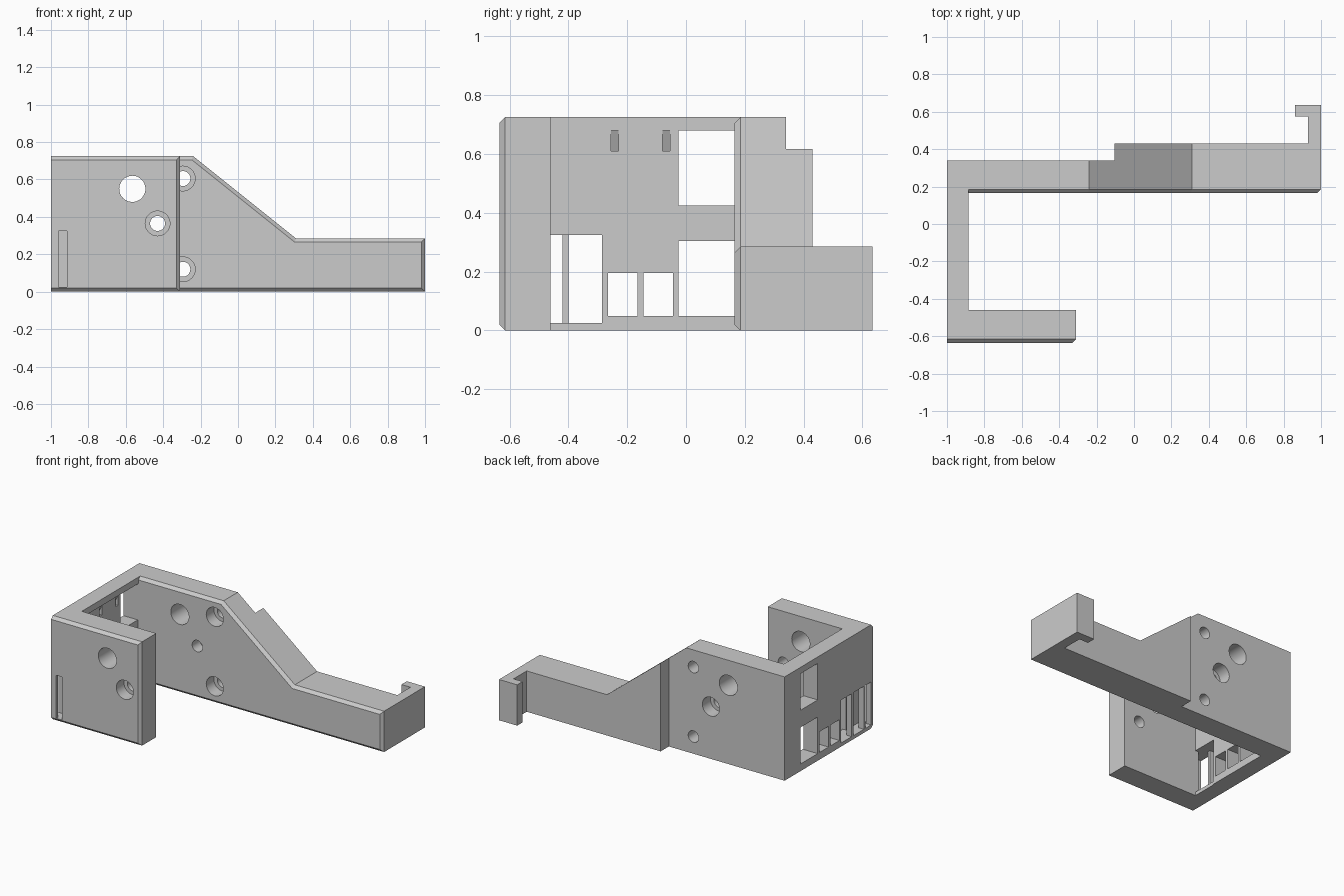
import bpy, bmesh, math
from mathutils import Vector, Matrix
from mathutils.geometry import intersect_line_line_2d, intersect_line_line

cube = bpy.data.objects.get("Cube")
if cube:
    bpy.data.objects.remove(cube)

grey = bpy.data.materials.new("light grey plastic")
grey.use_nodes = True
colour = (0.6, 0.6, 0.6, 1)
grey.diffuse_color = colour
grey.node_tree.nodes["Principled BSDF"].inputs["Base Color"].default_value = colour


def new_object(name, bm):
    bmesh.ops.recalc_face_normals(bm, faces=bm.faces)
    mesh = bpy.data.meshes.new(name)
    bm.to_mesh(mesh)
    bm.free()
    mesh.materials.append(grey)
    obj = bpy.data.objects.new(name, mesh)
    bpy.context.collection.objects.link(obj)
    return obj


def loft(name, loops):
    """Skin between matching loops and cap both ends."""
    bm = bmesh.new()
    rings = [[bm.verts.new(p) for p in loop] for loop in loops]
    n = len(rings[0])
    for a, b in zip(rings, rings[1:]):
        for i in range(n):
            j = (i + 1) % n
            bm.faces.new((a[i], a[j], b[j], b[i]))
    bm.faces.new(rings[0])
    bm.faces.new(rings[-1])
    return new_object(name, bm)


def inset(profile, d):
    """Offset a counter-clockwise outline inward, leaving its left edge in place."""
    pts = [Vector((x, z, 0)) for x, z in profile]
    lines = []
    for i, p in enumerate(pts):
        q = pts[(i + 1) % len(pts)]
        t = (q - p).normalized()
        keep = p.x == q.x == -1
        shift = Vector((-t.y, t.x, 0)) * (0 if keep else d)
        lines.append((p + shift, q + shift))
    corners = [intersect_line_line(*lines[i - 1], *lines[i])[0] for i in range(len(pts))]
    return [(c.x, c.y) for c in corners]


def plate(name, profile, y0, y1, chamfer=0):
    layers = [(profile, y0 + chamfer), (profile, y1)]
    if chamfer:
        layers.insert(0, (inset(profile, chamfer), y0))
    return loft(name, [[(x, y, z) for x, z in prof] for prof, y in layers])


def box(name, x, y, z):
    return plate(name, [(x[0], z[0]), (x[1], z[0]), (x[1], z[1]), (x[0], z[1])], *y)


def drill(x, z, r, y0, y1):
    bm = bmesh.new()
    bmesh.ops.create_cone(bm, cap_ends=True, segments=48, radius1=r, radius2=r,
                          depth=y1 - y0,
                          matrix=Matrix.Translation((x, (y0 + y1) / 2, z))
                          @ Matrix.Rotation(math.pi / 2, 4, 'X'))
    return new_object("drill", bm)


def combine(body, other, operation):
    mod = body.modifiers.new("bool", 'BOOLEAN')
    mod.operation, mod.object, mod.solver = operation, other, 'EXACT'
    graph = bpy.context.evaluated_depsgraph_get()
    mesh = bpy.data.meshes.new_from_object(body.evaluated_get(graph))
    body.modifiers.clear()
    body.data = mesh
    bpy.data.objects.remove(other)


TOP, LOW = 0.725, 0.285
slope = lambda x: TOP - (TOP - LOW) * (x + 0.24) / 0.55

# Back plate with its sloping arm
body = plate("bracket_body", [(-1, 0), (1, 0), (1, LOW), (0.31, LOW), (-0.24, TOP), (-1, TOP)],
             0.165, 0.34, 0.02)

# Front plate, side wall, thickened arm
parts = [
    plate("front_plate", [(-1, 0), (-0.31, 0), (-0.31, TOP), (-1, TOP)], -0.635, -0.46, 0.02),
    box("side_wall", (-1, -0.89), (-0.5, 0.25), (0, TOP)),
    box("side_wall_rim", (-0.95, -0.885), (-0.5, 0.25), (0.68, TOP)),
    box("side_wall_sill", (-0.95, -0.885), (-0.285, 0.25), (0, 0.05)),
    plate("thick_arm", [(-0.105, 0), (1, 0), (1, LOW), (0.31, LOW), (-0.105, slope(-0.105))],
          0.25, 0.43),
]
# Hook at the arm's end
hook = [(0.93, 0.35), (1, 0.35), (1, 0.635), (0.86, 0.635), (0.86, 0.575), (0.93, 0.575)]
parts.append(loft("end_hook", [[(x, y, z) for x, y in hook] for z in (0, LOW)]))
for part in parts:
    combine(body, part, 'UNION')

cutters = []
# Side windows
through = (-1.1, -0.8)
for y, z in [((-0.025, 0.165), (0.425, 0.68)), ((-0.025, 0.165), (0.05, 0.305)),
             ((-0.145, -0.045), (0.05, 0.195)), ((-0.265, -0.165), (0.05, 0.195))]:
    cutters.append(box("window", through, y, z))
# Barred vent wrapping round the front corner
vent = (0.025, 0.325)
for y in [(-0.4, -0.285), (-0.535, -0.42), (-0.615, -0.555)]:
    cutters.append(box("vent_slot", (-1.1, -0.95), y, vent))
cutters.append(box("vent_cavity", (-0.96, -0.915), (-0.7, -0.285), vent))
cutters.append(box("vent_inside", (-0.94, -0.8), (-0.46, -0.285), vent))
# Small tapered notches under the rim
for y in (-0.2425, -0.0675):
    cutters.append(loft("notch", [[(-0.89, y + s, 0.68), (-0.87, y + s, 0.68),
                                   (-0.87, y + s, 0.61), (-0.92, y + s, 0.61)]
                                  for s in (-0.0125, 0.0125)]))
# Cable hole and screw holes through both plates
cutters.append(drill(-0.565, 0.55, 0.07, -0.8, 0.8))
cutters.append(drill(-0.43, 0.365, 0.04, -0.8, 0.8))
cutters.append(drill(-0.43, 0.365, 0.066, -0.8, -0.55))
cutters.append(drill(-0.43, 0.365, 0.066, 0.25, 0.8))
for z in (0.12, 0.605):
    cutters.append(drill(-0.295, z, 0.04, 0, 0.8))
    cutters.append(drill(-0.295, z, 0.066, 0, 0.25))
for cutter in cutters:
    combine(body, cutter, 'DIFFERENCE')

bpy.context.view_layer.objects.active = body
body.select_set(True)
bpy.ops.object.shade_smooth_by_angle(angle=math.radians(25))
